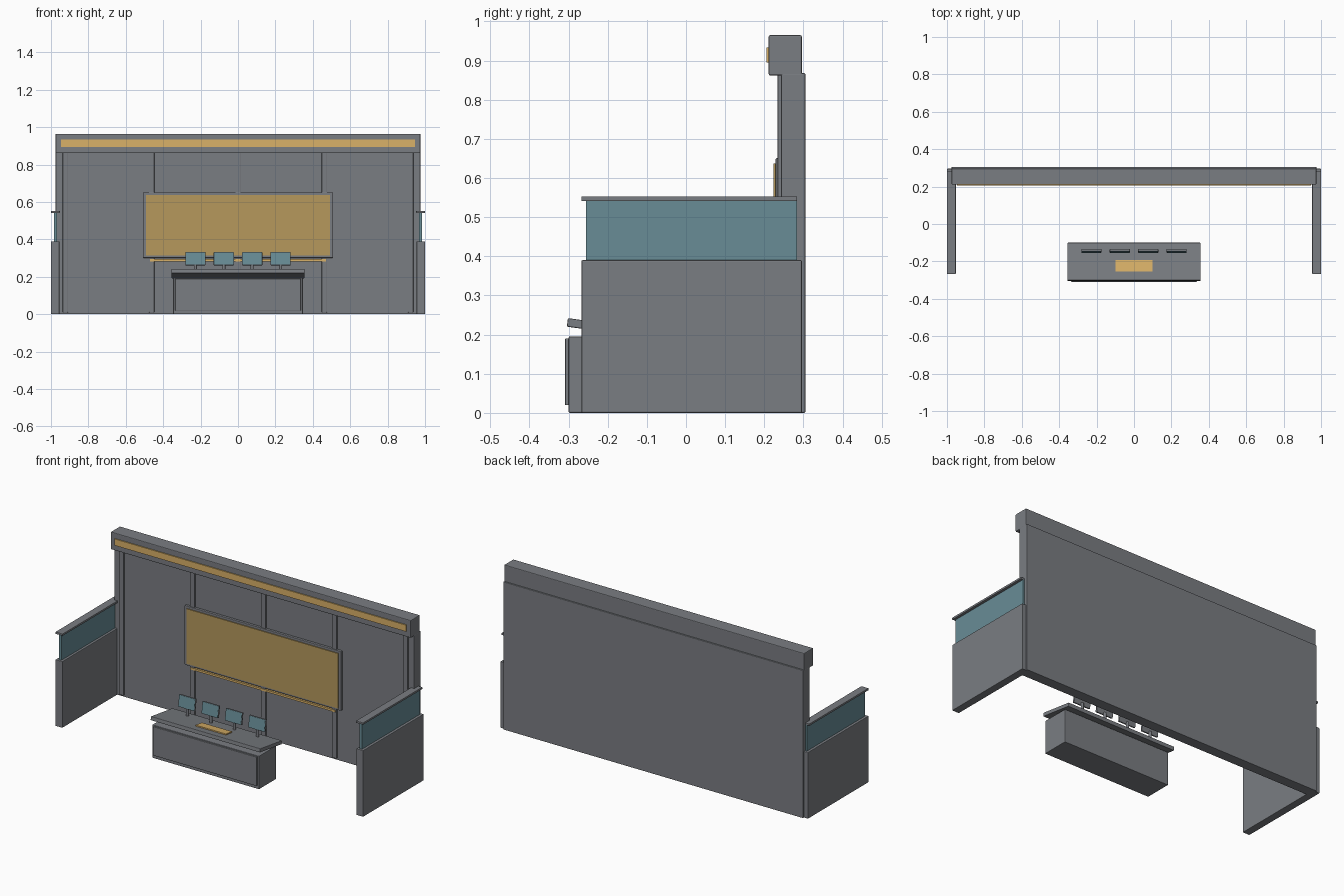
import bpy, bmesh, math
from mathutils import Matrix, Vector

if "Cube" in bpy.data.objects:
    bpy.data.objects.remove(bpy.data.objects["Cube"])


def material(name, rgb):
    m = bpy.data.materials.new(name)
    lin = [(c / 255 / 12.92) if c < 11 else ((c / 255 + 0.055) / 1.055) ** 2.4 for c in rgb]
    m.diffuse_color = (*lin, 1)
    m.use_nodes = True
    m.node_tree.nodes["Principled BSDF"].inputs["Base Color"].default_value = m.diffuse_color
    return m


GREY = material("grey panel", (122, 125, 130))
TEAL = material("teal glass", (104, 140, 150))
GOLD = material("warm gold screen", (182, 153, 92))
LIGHT = material("bright gold light", (217, 177, 104))


def finish(name, bm, mat, bevel=0):
    me = bpy.data.meshes.new(name)
    bm.to_mesh(me)
    bm.free()
    me.materials.append(mat)
    ob = bpy.data.objects.new(name, me)
    bpy.context.collection.objects.link(ob)
    if bevel:
        mod = ob.modifiers.new("bevel", 'BEVEL')
        mod.width = bevel
        mod.segments = 2
    return ob


def box(name, x, y, z, mat, bevel=0, tilt=0, pivot=None):
    """Box from (min, max) ranges, optionally tilted about the x axis at pivot."""
    lo, hi = Vector((x[0], y[0], z[0])), Vector((x[1], y[1], z[1]))
    mid = (lo + hi) / 2
    bm = bmesh.new()
    bmesh.ops.create_cube(bm, size=1, matrix=Matrix.Translation(mid) @ Matrix.Diagonal((*(hi - lo), 1)))
    if tilt:
        bmesh.ops.rotate(bm, verts=bm.verts, cent=pivot or mid, matrix=Matrix.Rotation(tilt, 3, 'X'))
    return finish(name, bm, mat, bevel)


# Back wall with ribs, header and light strip
box("back_wall", (-0.975, 0.975), (0.243, 0.305), (0, 0.868), GREY, 0.003)
for i in range(-2, 3):
    cx = i * 0.4615
    box("wall_rib", (cx - 0.014, cx + 0.014), (0.234, 0.246), (0.01, 0.864), GREY, 0.002)
box("header", (-0.975, 0.975), (0.211, 0.296), (0.862, 0.965), GREY, 0.004)
box("header_light", (-0.947, 0.947), (0.205, 0.213), (0.895, 0.933), LIGHT)

# Wall display
box("display_frame", (-0.508, 0.508), (0.229, 0.25), (0.302, 0.651), GREY, 0.003)
box("display_screen", (-0.493, 0.493), (0.224, 0.232), (0.314, 0.637), GOLD)
box("display_underlight", (-0.47, 0.47), (0.231, 0.245), (0.283, 0.295), LIGHT)

# Side partitions with glass and top rail
for s, side in ((-1, "left"), (1, "right")):
    def span(a, b):
        return tuple(sorted((s * a, s * b)))
    box(side + "_side_wall", span(0.955, 1.0), (-0.267, 0.296), (0, 0.39), GREY, 0.003)
    box(side + "_glass", span(0.969, 0.985), (-0.256, 0.284), (0.388, 0.543), TEAL)
    box(side + "_glass_rail", span(0.953, 1.0), (-0.267, 0.284), (0.541, 0.553), GREY, 0.002)

# Desk with sloped top and control panel
TILT = -0.14
pivot = Vector((0, -0.202, 0.217))
box("desk_body", (-0.347, 0.347), (-0.3, -0.14), (0, 0.195), GREY, 0.003)
box("desk_front_panel", (-0.336, 0.336), (-0.309, -0.298), (0.02, 0.19), GREY, 0.002)
box("desk_top", (-0.356, 0.356), (-0.304, -0.1), (0.206, 0.228), GREY, 0.003, TILT, pivot)
box("control_panel", (-0.098, 0.098), (-0.256, -0.196), (0.226, 0.234), LIGHT, 0, TILT, pivot)

# Row of monitors on short posts
for i in range(4):
    cx = (i - 1.5) * 0.152
    mid = Vector((cx, -0.145, 0.297))
    bm = bmesh.new()
    bmesh.ops.create_cone(bm, cap_ends=True, segments=12, radius1=0.008, radius2=0.008, depth=0.065,
                          matrix=Matrix.Translation((cx, -0.143, 0.243)))
    finish("monitor_post", bm, GREY)
    box("monitor_back", (cx - 0.054, cx + 0.054), (-0.149, -0.139), (0.262, 0.332), GREY, 0.002, -0.15, mid)
    box("monitor_screen", (cx - 0.052, cx + 0.052), (-0.151, -0.148), (0.264, 0.330), TEAL, 0, -0.15, mid)
